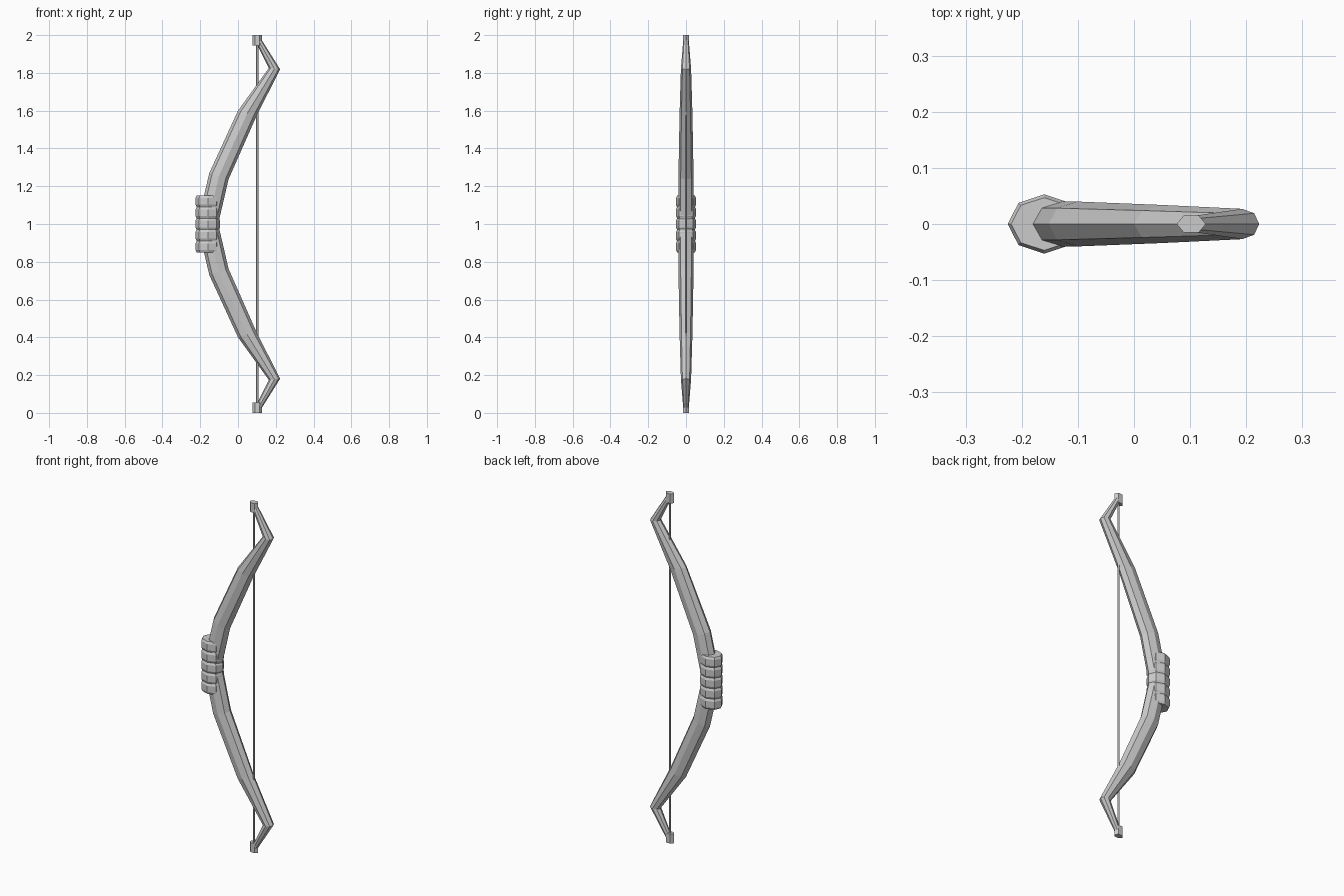
import bpy, bmesh
from math import sin, cos, pi
from mathutils import Vector

if "Cube" in bpy.data.objects:
    bpy.data.objects.remove(bpy.data.objects["Cube"])


def loft(name, rings, sides):
    """Skin rings given as (left point, right point, half depth) in the xz plane."""
    bm = bmesh.new()
    loops = []
    for (x0, z0), (x1, z1), ry in rings:
        c = Vector(((x0 + x1) / 2, 0, (z0 + z1) / 2))
        u = Vector(((x1 - x0) / 2, 0, (z1 - z0) / 2))
        loops.append([bm.verts.new(c + u * cos(2 * pi * i / sides)
                                   + Vector((0, ry * sin(2 * pi * i / sides), 0)))
                      for i in range(sides)])
    for a, b in zip(loops, loops[1:]):
        for i in range(sides):
            j = (i + 1) % sides
            bm.faces.new((a[i], a[j], b[j], b[i]))
    bm.faces.new(loops[0][::-1])
    bm.faces.new(loops[-1])
    bmesh.ops.recalc_face_normals(bm, faces=bm.faces)
    me = bpy.data.meshes.new(name)
    bm.to_mesh(me)
    bm.free()
    ob = bpy.data.objects.new(name, me)
    bpy.context.collection.objects.link(ob)
    return ob


def column(name, x, levels, sides):
    """Upright elliptical column from (z, x radius, y radius) levels."""
    return loft(name, [((x - rx, z), (x + rx, z), ry) for z, rx, ry in levels], sides)


# Bow limbs: upper half from the middle out, mirrored about z = 1
upper = [
    ((-0.215, 1.0), (-0.105, 1.0), 0.041),
    ((-0.152, 1.27), (-0.05, 1.237), 0.040),
    ((0.0, 1.60), (0.098, 1.572), 0.034),
    ((0.163, 1.825), (0.223, 1.819), 0.027),
    ((0.087, 1.978), (0.119, 1.985), 0.014),
]
lower = [((a[0], 2 - a[1]), (b[0], 2 - b[1]), ry) for a, b, ry in upper[:0:-1]]
loft("bow_limbs", lower + upper, 8)

# Grip wrap: five bulged bands stacked along the handle
bands = 5
step = 0.3 / bands
levels = []
for k in range(bands):
    z = 0.85 + k * step
    levels += [(z, 0.059, 0.047), (z + 0.012, 0.065, 0.053),
               (z + step - 0.012, 0.065, 0.053)]
levels.append((1.15, 0.059, 0.047))
column("grip_wrap", -0.16, levels, 8)

# Nocks at both ends
for name, z in (("lower_nock", 0.0), ("upper_nock", 1.946)):
    column(name, 0.102, [(z, 0.026, 0.018), (z + 0.054, 0.026, 0.018)], 6)

# String
column("bow_string", 0.102, [(0.03, 0.006, 0.006), (1.97, 0.006, 0.006)], 6)
